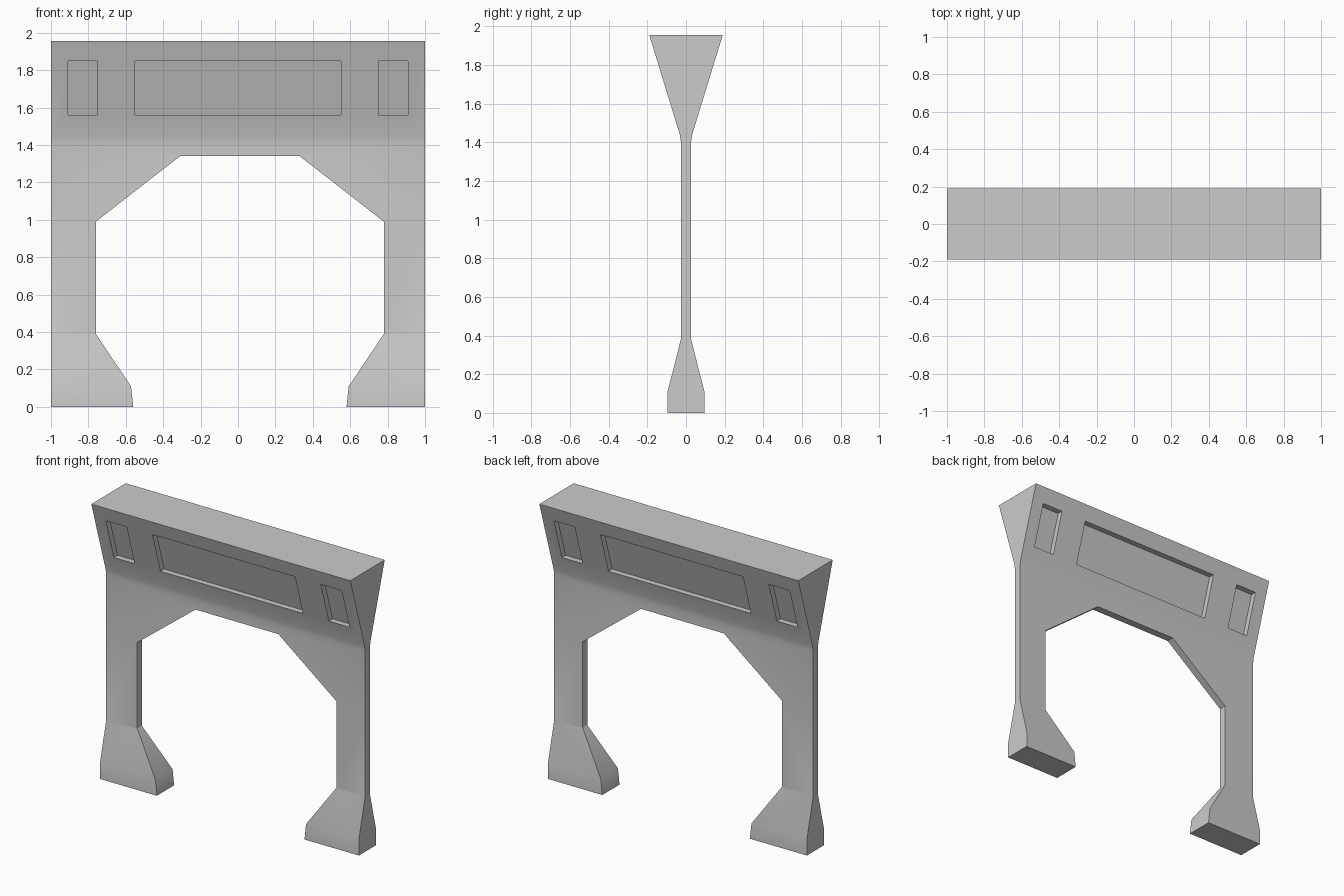
import bpy, bmesh, math
from mathutils import Vector

if "Cube" in bpy.data.objects:
    bpy.data.objects.remove(bpy.data.objects["Cube"])

TOP = 1.955          # overall height
RECESS = 0.04        # depth of the window panels


def prism(name, pts, place, lo, hi):
    """Closed prism: 2D profile pts swept from lo to hi, mapped to 3D by place."""
    bm = bmesh.new()
    face = bm.faces.new([bm.verts.new(place(a, b, lo)) for a, b in pts])
    out = bmesh.ops.extrude_face_region(bm, geom=[face])
    shift = Vector(place(0, 0, hi)) - Vector(place(0, 0, lo))
    moved = [v for v in out["geom"] if isinstance(v, bmesh.types.BMVert)]
    bmesh.ops.translate(bm, verts=moved, vec=shift)
    bmesh.ops.recalc_face_normals(bm, faces=bm.faces[:])
    mesh = bpy.data.meshes.new(name)
    bm.to_mesh(mesh)
    bm.free()
    obj = bpy.data.objects.new(name, mesh)
    bpy.context.collection.objects.link(obj)
    return obj


def along_x(y, z, x):
    return (x, y, z)


def along_y(x, z, y):
    return (x, y, z)


def cut(obj, tool, operation):
    """Apply a boolean and throw the helper away."""
    mod = obj.modifiers.new("cut", 'BOOLEAN')
    mod.operation, mod.object, mod.solver = operation, tool, 'EXACT'
    bpy.context.view_layer.objects.active = obj
    bpy.ops.object.modifier_apply(modifier=mod.name)
    bpy.data.objects.remove(tool, do_unlink=True)


# Front silhouette: lintel, legs, splayed feet and chamfered opening
outline = [(-1, 0), (-0.56, 0), (-0.572, 0.11), (-0.76, 0.39), (-0.76, 0.99),
           (-0.31, 1.34), (0.33, 1.34), (0.78, 0.99), (0.78, 0.39),
           (0.592, 0.11), (0.58, 0), (1, 0), (1, TOP), (-1, TOP)]
arch = prism("archway", outline, along_y, -0.5, 0.5)

# Side silhouette: thick foot, thin leg, flared lintel
half = [(0.095, -0.0), (0.095, 0.11), (0.026, 0.385), (0.026, 1.40),
        (0.032, 1.44), (0.19, TOP)]
side = half + [(-y, z) for y, z in reversed(half)]
cut(arch, prism("side_profile", side, along_x, -1.0, 1.0), 'INTERSECT')


def flare(z):
    return 0.032 + (0.19 - 0.032) * (z - 1.44) / (TOP - 1.44)


# Recessed window panels, front and back, with floors parallel to the flare
z0, z1 = 1.56, 1.85
for s in (-1, 1):
    wedge = [(s * (flare(z0) - RECESS), z0), (s * 0.4, z0),
             (s * 0.4, z1), (s * (flare(z1) - RECESS), z1)]
    for x0, x1 in ((-0.91, -0.75), (-0.55, 0.55), (0.75, 0.91)):
        cut(arch, prism("window_cutter", wedge, along_x, x0, x1), 'DIFFERENCE')

# Soft shading across shallow bends, crisp corners elsewhere
bpy.ops.object.select_all(action='DESELECT')
arch.select_set(True)
bpy.context.view_layer.objects.active = arch
bpy.ops.object.shade_smooth_by_angle(angle=math.radians(30))
